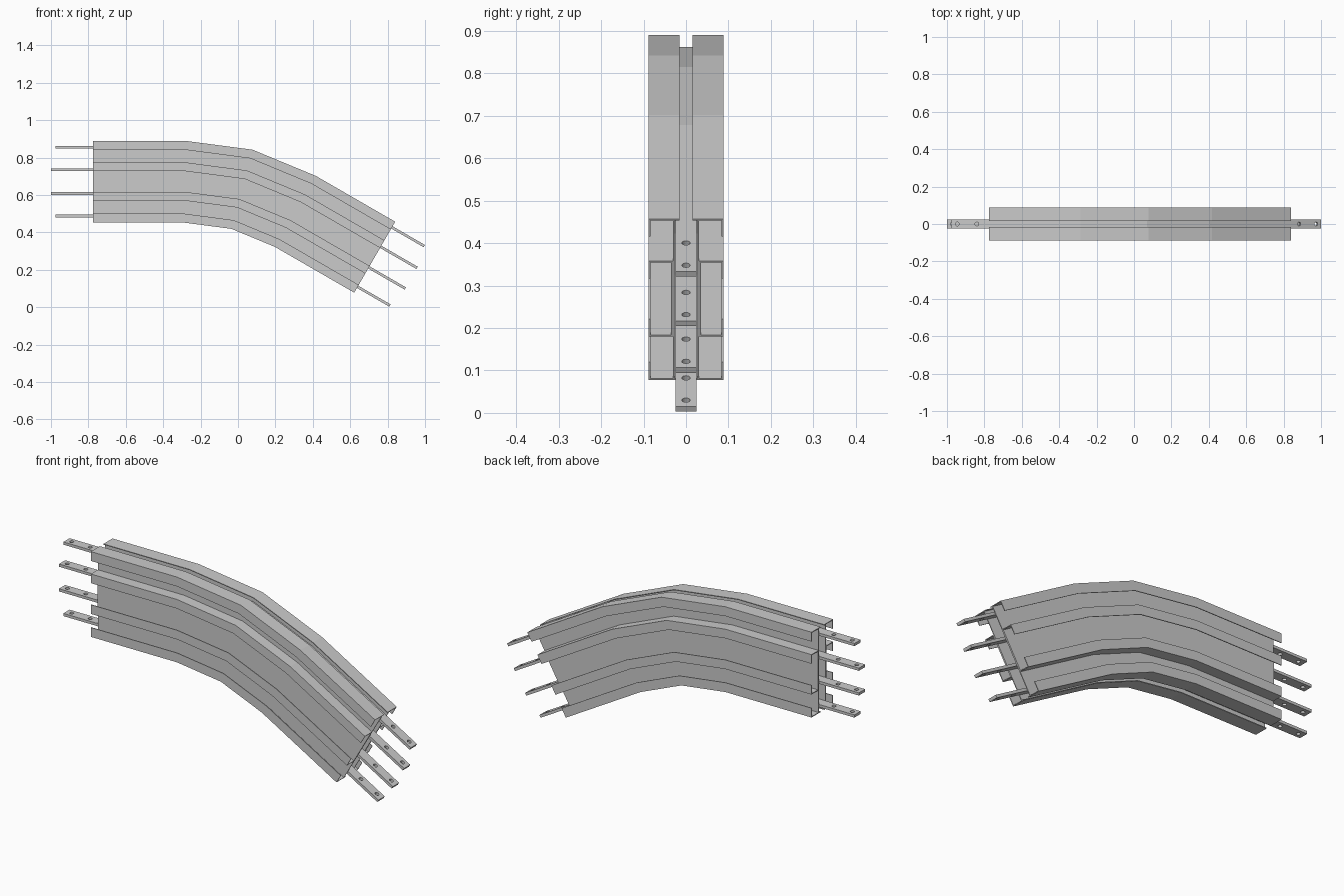
import bpy, bmesh, math
from mathutils import Vector, Matrix

if "Cube" in bpy.data.objects:
    bpy.data.objects.remove(bpy.data.objects["Cube"])

CX, CZ = -0.285, -0.512      # centre of the 30 degree bend
BEND = math.radians(30)


def place(s, r, y, angle):
    """Point at radius r, bend angle, and distance s along the local run."""
    return Vector((CX + r * math.sin(angle) + s * math.cos(angle), y,
                   CZ + r * math.cos(angle) - s * math.sin(angle)))


def sweep(name, profile, run):
    """Sweep a closed (y, z) profile: straight, two bend facets, straight."""
    stations = [(-run, 0), (0, 0), (0, BEND / 2), (0, BEND), (run, BEND)]
    bm = bmesh.new()
    rings = [[bm.verts.new(place(s, z - CZ, y, a)) for y, z in profile]
             for s, a in stations]
    n = len(profile)
    for a, b in zip(rings, rings[1:]):
        for i in range(n):
            j = (i + 1) % n
            bm.faces.new((a[i], a[j], b[j], b[i]))
    bm.faces.new(rings[0])
    bm.faces.new(rings[-1][::-1])
    bmesh.ops.recalc_face_normals(bm, faces=bm.faces)
    mesh = bpy.data.meshes.new(name)
    bm.to_mesh(mesh)
    bm.free()
    ob = bpy.data.objects.new(name, mesh)
    bpy.context.collection.objects.link(ob)
    return ob


def channel(web, bottom, top, lip, inner=None, out=0.088, t=0.004):
    """Lipped C section; inner extends both flanges toward the centre."""
    w = web + t
    pts = [(out, top), (out, top - lip), (out - t, top - lip), (out - t, top - t),
           (w, top - t), (w, bottom + t), (out - t, bottom + t),
           (out - t, bottom + lip), (out, bottom + lip), (out, bottom)]
    if inner is None:
        return pts + [(web, bottom), (web, top)]
    return pts + [(inner, bottom), (inner, bottom + t), (web, bottom + t),
                  (web, top - t), (inner, top - t), (inner, top)]


# Housing: full-height side channels with smaller channels nested on them
for side, sign in (("front", -1), ("back", 1)):
    for part, prof in (("side_channel", channel(0.027, 0.452, 0.89, 0.048, 0.015)),
                       ("middle_channel", channel(0.031, 0.57, 0.775, 0.047))):
        sweep(f"{side}_{part}", [(sign * y, z) for y, z in prof], 0.49)

# Conductor bars
bars = [(0.855, 0.69), (0.735, 0.715), (0.608, 0.715), (0.488, 0.69)]
H = 0.007
cut = bmesh.new()
objs = []
for i, (z, run) in enumerate(bars):
    prof = [(-0.025, z - H), (0.025, z - H), (0.025, z + H), (-0.025, z + H)]
    objs.append(sweep(f"conductor_bar_{i + 1}", prof, run))
    # Bolt holes at both ends
    for d in (0.03, 0.135):
        for s, a in ((-(run - d), 0), (run - d, BEND)):
            m = Matrix.Translation(place(s, z - CZ, 0, a)) @ Matrix.Rotation(a, 4, 'Y')
            bmesh.ops.create_cone(cut, cap_ends=True, segments=16, radius1=0.01,
                                  radius2=0.01, depth=0.04, matrix=m)
mesh = bpy.data.meshes.new("hole_cutter")
cut.to_mesh(mesh)
cut.free()
cutter = bpy.data.objects.new("hole_cutter", mesh)
bpy.context.collection.objects.link(cutter)
cutter.hide_render = True
cutter.display_type = 'WIRE'
for ob in objs:
    mod = ob.modifiers.new("bolt_holes", 'BOOLEAN')
    mod.operation = 'DIFFERENCE'
    mod.solver = 'EXACT'
    mod.object = cutter
